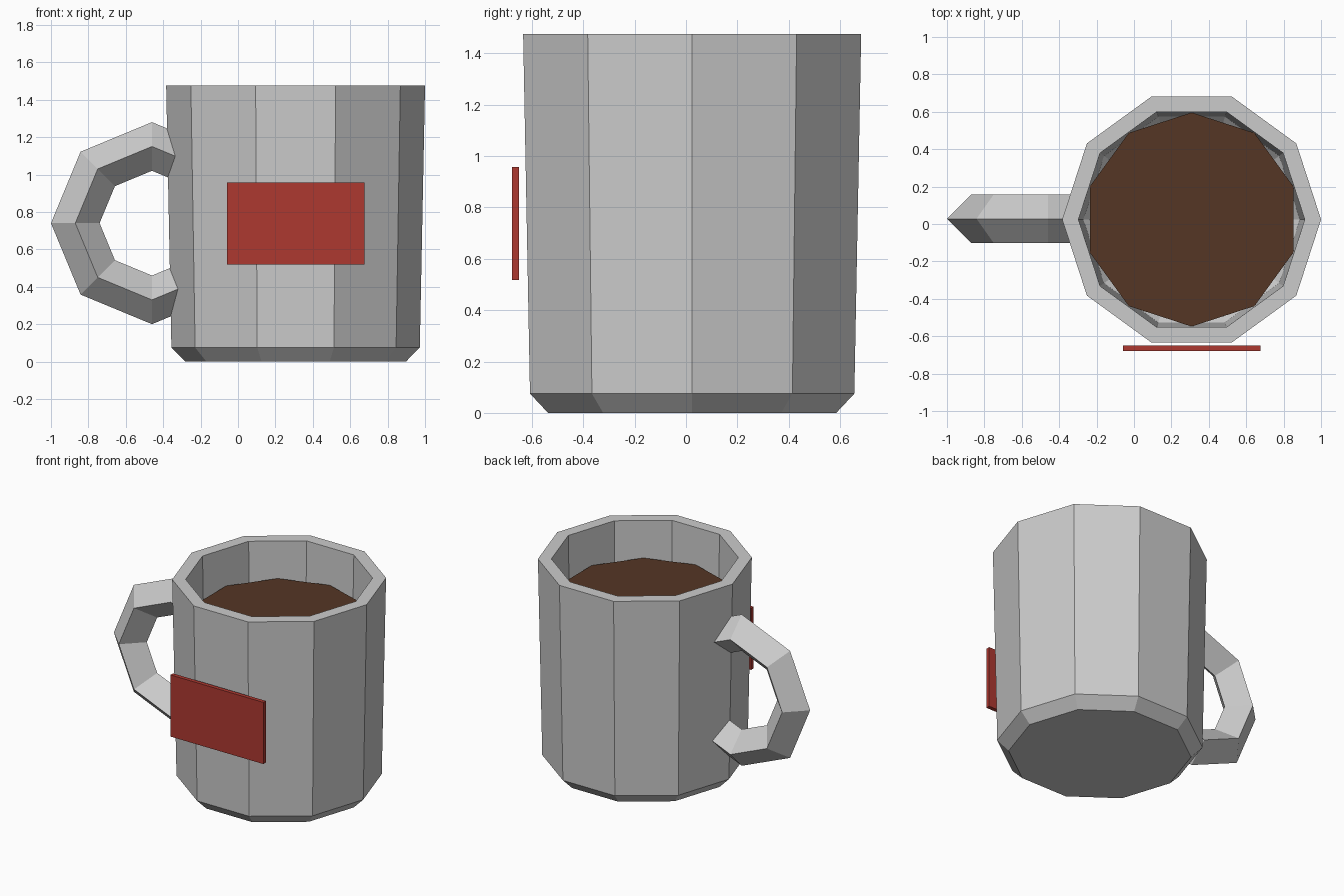
import bpy, bmesh
from math import sin, cos, pi

if "Cube" in bpy.data.objects:
    bpy.data.objects.remove(bpy.data.objects["Cube"])

CX, CY, SIDES = 0.308, 0.024, 10


def ring(bm, r, z, turn=0.0):
    return [bm.verts.new((CX + r * cos(turn + 2 * pi * i / SIDES),
                          CY + r * sin(turn + 2 * pi * i / SIDES), z)) for i in range(SIDES)]


def finish(name, bm):
    me = bpy.data.meshes.new(name)
    bm.to_mesh(me)
    bm.free()
    ob = bpy.data.objects.new(name, me)
    bpy.context.collection.objects.link(ob)
    return ob


def paint(ob, name, rgb):
    m = bpy.data.materials.new(name)
    m.diffuse_color = (*rgb, 1)
    m.use_nodes = True
    m.node_tree.nodes["Principled BSDF"].inputs["Base Color"].default_value = m.diffuse_color
    ob.data.materials.append(m)


# Mug body: ten-sided profile running up the outside, over the rim and down inside
profile = [(0.59, 0), (0.664, 0.075), (0.692, 1.475),
           (0.605, 1.475), (0.579, 0.115), (0.545, 0.08)]
bm = bmesh.new()
rings = [ring(bm, r, z) for r, z in profile]
for a, b in zip(rings, rings[1:]):
    for i in range(SIDES):
        j = (i + 1) % SIDES
        bm.faces.new((a[i], a[j], b[j], b[i]))
bm.faces.new(rings[0][::-1])
bm.faces.new(rings[-1])
finish("mug_body", bm)

# Coffee surface: decagon turned half a side
bm = bmesh.new()
bm.faces.new(ring(bm, 0.572, 1.21, pi / SIDES))
paint(finish("coffee", bm), "coffee_brown", (0.09, 0.037, 0.018))

# Handle: low-poly upright torus, trimmed inside the mug wall
bpy.ops.mesh.primitive_torus_add(major_segments=8, minor_segments=4, major_radius=0.41,
                                 minor_radius=0.13, location=(-0.46, 0.028, 0.74),
                                 rotation=(pi / 2, 0, 0))
handle = bpy.context.object
handle.name = "handle"
bm = bmesh.new()
bm.from_mesh(handle.data)
bmesh.ops.bisect_plane(bm, geom=bm.verts[:] + bm.edges[:] + bm.faces[:],
                       plane_co=(0.145, 0, 0), plane_no=(1, 0, 0), clear_outer=True)
bmesh.ops.holes_fill(bm, edges=[e for e in bm.edges if e.is_boundary])
for f in bm.faces:
    f.smooth = False
bm.to_mesh(handle.data)
bm.free()

# Red tag floating in front of the mug
bpy.ops.mesh.primitive_cube_add(size=1, location=(0.308, -0.664, 0.738))
tag = bpy.context.object
tag.name = "front_tag"
tag.scale = (0.734, 0.028, 0.44)
paint(tag, "tag_red", (0.42, 0.04, 0.03))
